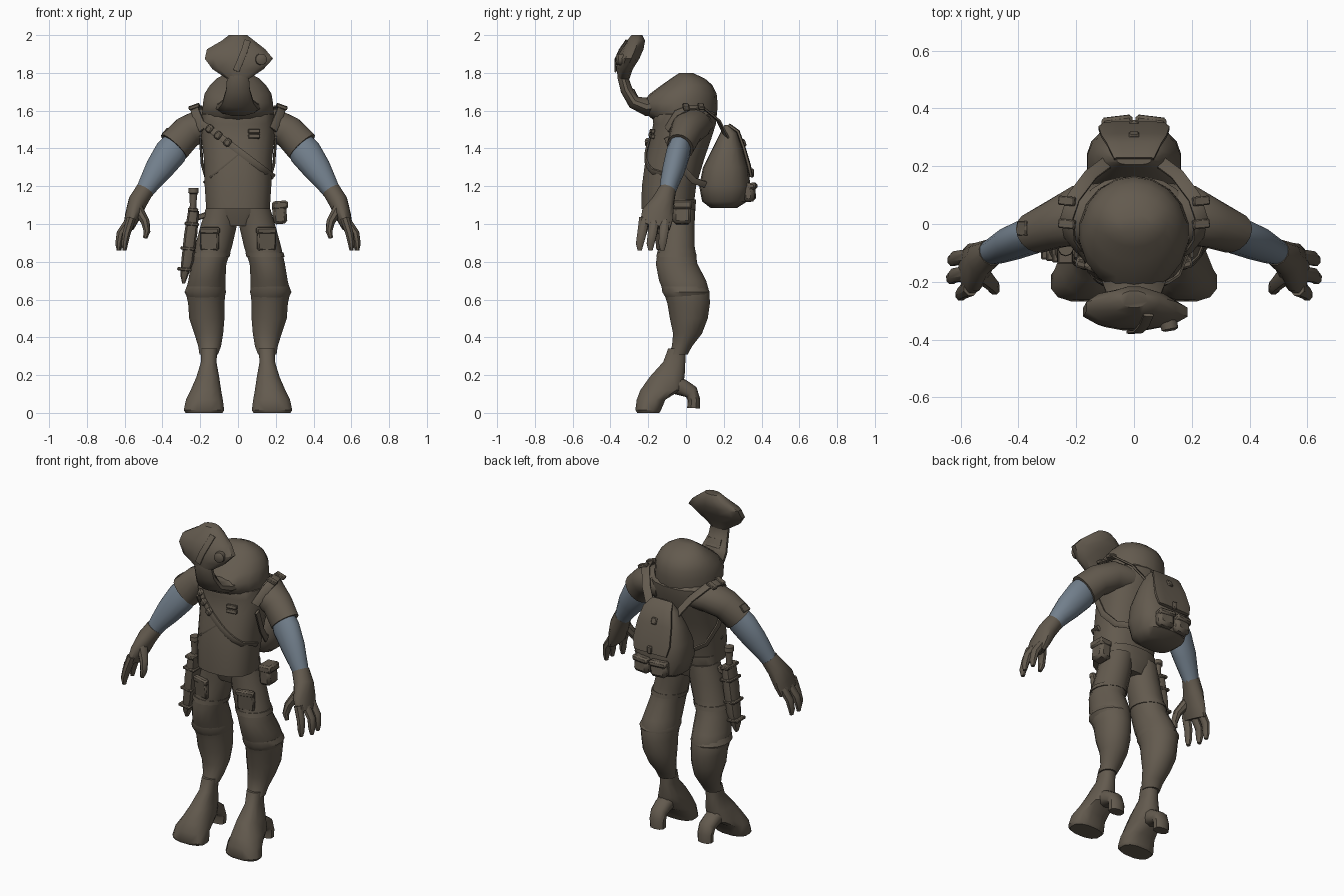
import bpy, bmesh, math
from mathutils import Vector, Matrix


def material(name, col):
    m = bpy.data.materials.new(name)
    m.diffuse_color = (*col, 1)
    return m


BROWN = material("drab brown", (0.125, 0.103, 0.077))
BLUE = material("slate blue", (0.17, 0.215, 0.265))


def finish(name, bm, mat):
    bmesh.ops.recalc_face_normals(bm, faces=bm.faces[:])
    me = bpy.data.meshes.new(name)
    bm.to_mesh(me)
    bm.free()
    me.materials.append(mat)
    ob = bpy.data.objects.new(name, me)
    bpy.context.collection.objects.link(ob)
    return ob


def loft(name, rings, n=14, p=2.0, side=None, flip=1, mat=BROWN):
    """Skin of superellipse rings (x, y, z, a, b); horizontal unless a side vector is given."""
    bm = bmesh.new()
    pts = [Vector(r[:3]) for r in rings]
    loops = []
    for i, r in enumerate(rings):
        u, v = Vector((1, 0, 0)), Vector((0, 1, 0))
        if side:
            t = (pts[min(i + 1, len(pts) - 1)] - pts[max(i - 1, 0)]).normalized()
            s = Vector(side)
            u = (s - t * s.dot(t)).normalized()
            v = t.cross(u)
        loop = []
        for k in range(n):
            a = 2 * math.pi * (k + 0.5) / n
            c, s = math.cos(a), math.sin(a)
            q = pts[i] + u * r[3] * math.copysign(abs(c) ** (2 / p), c) \
                + v * r[4] * math.copysign(abs(s) ** (2 / p), s)
            loop.append(bm.verts.new((q.x * flip, q.y, q.z)))
        loops.append(loop)
    for a, b in zip(loops, loops[1:]):
        for k in range(n):
            bm.faces.new((a[k], a[(k + 1) % n], b[(k + 1) % n], b[k]))
    bm.faces.new(loops[0])
    bm.faces.new(loops[-1])
    return finish(name, bm, mat)


def box(name, loc, size, rot=(0, 0, 0), bevel=0.008):
    bm = bmesh.new()
    bmesh.ops.create_cube(bm, size=1)
    bmesh.ops.scale(bm, vec=size, verts=bm.verts[:])
    bmesh.ops.bevel(bm, geom=bm.edges[:], offset=min(bevel, min(size) * 0.4),
                    segments=1, affect='EDGES')
    ob = finish(name, bm, BROWN)
    ob.location = loc
    ob.rotation_euler = rot
    return ob


# Shirt body, described by front and back depth at each height
P = 2.4
SHIRT = [(1.08, -.238, .04, .17), (1.2, -.235, .055, .178), (1.35, -.215, .1, .183),
         (1.45, -.19, .135, .195), (1.53, -.175, .16, .2), (1.58, -.18, .165, .195),
         (1.6, -.17, .15, .17)]


def bands(rows):
    return [(0, (f + b) / 2, z, w, (b - f) / 2) for z, f, b, w in rows]


def front_y(x, z):
    """Depth of the shirt front at x, z."""
    for lo, hi in zip(SHIRT, SHIRT[1:]):
        if z <= hi[0]:
            k = (z - lo[0]) / (hi[0] - lo[0])
            f, b, w = (lo[i] + (hi[i] - lo[i]) * k for i in (1, 2, 3))
            break
    e = min(abs(x) / w, 1)
    return (f + b) / 2 - (b - f) / 2 * (1 - e ** P) ** (1 / P)


loft("shirt", bands(SHIRT), 20, P)

# Humped bare back, neck and wide head
loft("hump", bands([(1.54, -.16, .155, .18), (1.59, -.22, .165, .192), (1.64, -.235, .167, .188),
                    (1.69, -.19, .162, .18), (1.735, -.13, .14, .15), (1.77, -.08, .1, .115),
                    (1.8, -.035, .035, .06)]), 18)
loft("neck", [(0, -.1, 1.63, .15, .06), (0, -.21, 1.62, .11, .05), (0, -.275, 1.645, .085, .038),
              (0, -.315, 1.71, .065, .033), (0, -.335, 1.78, .06, .03), (0, -.32, 1.84, .06, .035)],
     12, side=(1, 0, 0))
loft("head", [(0, -.33, 1.765, .055, .03), (0, -.325, 1.82, .14, .045), (.005, -.305, 1.875, .187, .06),
              (-.01, -.285, 1.925, .16, .062), (0, -.265, 1.97, .09, .05), (0, -.26, 2.0, .05, .03)], 12)
loft("throat_collar", [(0, -.26, 1.66, .05, .012), (0, -.285, 1.71, .045, .012)], 8, 4, side=(1, 0, 0))
loft("head_band", [(.05, -.315, 1.97, .018, .006), (.035, -.35, 1.92, .018, .006),
                   (.015, -.372, 1.87, .018, .006), (-.01, -.374, 1.81, .018, .006)],
     8, 4, side=(.97, 0, -.2))
loft("eye_ring", [(.118, -.335, 1.87, .032, .032), (.124, -.364, 1.872, .03, .03),
                  (.125, -.37, 1.872, .018, .018)], 12, side=(1, 0, 0))

# Trousers seat
loft("pelvis", [(0, -.055, 1.13, .165, .11), (0, -.05, 1.06, .172, .1), (0, -.05, .99, .09, .075)], 16, P)

for s, tag in ((1, "right"), (-1, "left")):
    # Trouser legs, thigh strap and cuff
    loft(tag + "_trouser_leg", [
        (.085, -.05, 1.08, .088, .1), (.105, -.048, .98, .098, .095), (.13, -.05, .88, .1, .098),
        (.155, -.05, .79, .095, .112), (.165, -.018, .7, .1, .127), (.172, .003, .64, .107, .123),
        (.168, .014, .58, .098, .115), (.165, .015, .5, .095, .102), (.155, .008, .42, .078, .078),
        (.15, -.02, .355, .062, .055), (.155, -.04, .31, .05, .05)], 16, flip=s)
    loft(tag + "_thigh_strap", [(.14, -.05, .85, .103, .105), (.146, -.05, .825, .103, .109)], 16, flip=s)
    loft(tag + "_knee_fold", [(.17, -.01, .67, .103, .122), (.173, .0, .64, .112, .128),
                              (.17, .005, .61, .1, .115)], 16, flip=s)
    box(tag + "_thigh_pocket", (.15 * s, -.135, .92), (.1, .035, .12), (.1, 0, .25 * s))
    box(tag + "_pocket_flap", (.15 * s, -.146, .965), (.108, .03, .035), (.1, 0, .25 * s))

    # Splayed foot with arched rear toe
    loft(tag + "_foot", [(.152, -.048, .34, .045, .048), (.155, -.062, .27, .042, .06),
                         (.16, -.1, .19, .062, .095), (.17, -.135, .12, .083, .11),
                         (.178, -.185, .07, .1, .078), (.18, -.2, .015, .11, .07),
                         (.18, -.2, 0.0, .1, .06)], 12, 2.5, flip=s)
    loft(tag + "_rear_toe", [(.165, -.1, .16, .055, .05), (.165, -.02, .135, .05, .045),
                             (.163, .028, .11, .048, .038), (.162, .042, .07, .048, .033),
                             (.162, .04, .025, .046, .034)], 10, 2.5, side=(1, 0, 0), flip=s)

    # Sleeve, bare forearm and hand
    Y = (0, 1, 0)
    loft(tag + "_sleeve", [(.1, .035, 1.525, .11, .08), (.19, .03, 1.525, .105, .088),
                           (.27, .0, 1.485, .085, .088), (.34, -.03, 1.41, .072, .092)],
         16, side=Y, flip=s)
    loft(tag + "_forearm", [(.315, -.025, 1.44, .055, .072), (.355, -.04, 1.38, .064, .086),
                            (.42, -.065, 1.29, .06, .074), (.47, -.088, 1.215, .05, .056),
                            (.5, -.1, 1.165, .042, .046)], 14, side=Y, flip=s, mat=BLUE)
    loft(tag + "_palm", [(.493, -.098, 1.18, .047, .05), (.53, -.12, 1.12, .06, .052),
                         (.555, -.15, 1.05, .088, .043), (.578, -.165, .985, .083, .03)],
         12, side=Y, flip=s)
    for i, (y, tip, x) in enumerate(((-.222, -.245, .6), (-.168, -.188, .632), (-.112, -.125, .628))):
        loft(f"{tag}_finger_{i + 1}", [(.565, y, 1.03, .028, .026), (x - .01, (y + tip) / 2, .95, .026, .023),
                                       (x, tip, .895, .022, .019), (x, tip, .86, .012, .011)],
             8, side=Y, flip=s)
    loft(tag + "_thumb", [(.53, -.17, 1.08, .035, .03), (.49, -.21, 1.01, .025, .024),
                          (.482, -.225, .96, .021, .019), (.492, -.228, .925, .012, .012)],
         8, side=Y, flip=s)

    # Pack straps, upper and lower, with shoulder buckles
    loft(tag + "_shoulder_strap", [(.09, .215, 1.46, .024, .007), (.15, .17, 1.55, .024, .007),
                                   (.21, .09, 1.617, .024, .007), (.232, .02, 1.617, .024, .007),
                                   (.222, -.05, 1.585, .024, .007), (.185, -.1, 1.5, .024, .007)],
         8, 4, side=(.8, .5, -.3), flip=s)
    loft(tag + "_lower_strap", [(.1, .13, 1.2, .018, .007), (.165, .04, 1.23, .018, .007),
                                (.19, -.04, 1.32, .018, .007), (.2, -.1, 1.46, .018, .007)],
         8, 4, side=(0, .6, .5), flip=s)
    for y, z in ((.08, 1.622), (0.0, 1.62)):
        box(tag + "_strap_buckle", (.232 * s, y, z), (.06, .032, .02), (0, .35 * s, .1 * s), .004)

# Diagonal chest belt with three small pouches
diag = [(-.185 + .37 * i / 10, 1.53 - .28 * i / 10) for i in range(11)]
loft("chest_belt", [(x, front_y(x, z) - .003, z, .018, .007) for x, z in diag], 8, 4, side=(.6, 0, .8))
for x in (-.15, -.105, -.055):
    z = 1.53 - .757 * (x + .185)
    box("belt_pouch", (x, front_y(x, z) - .01, z), (.036, .03, .042), (0, .65, x * 3))
cross = [(-.18 + .18 * i / 5, 1.22 + .15 * i / 5) for i in range(6)]
loft("shirt_seam", [(x, front_y(x, z), z, .007, .004) for x, z in cross], 6, side=(-.6, 0, .8))

# Chest pocket badge and sleeve badge
y = front_y(.088, 1.475)
for z in (1.463, 1.491):
    box("chest_badge", (.085, y - .004, z), (.062, .02, .022), (-.2, 0, .15), .003)
box("sleeve_badge", (-.385, -.015, 1.49), (.045, .05, .012), (0, -.85, 0), .003)

# Teardrop backpack with flap, rear pockets and clasps
loft("backpack", bands([(1.085, .13, .27, .1), (1.12, .085, .325, .145), (1.2, .07, .342, .165),
                        (1.3, .09, .328, .162), (1.4, .14, .3, .135), (1.48, .18, .275, .1),
                        (1.525, .205, .24, .06)]), 18, 2.6)
loft("pack_flap", [(0, .225, 1.525, .07, .01), (0, .275, 1.49, .095, .01), (0, .304, 1.41, .115, .01),
                   (0, .332, 1.31, .125, .012), (0, .345, 1.25, .11, .01)], 12, 4, side=(1, 0, 0))
for s in (1, -1):
    box("pack_pocket", (.057 * s, .335, 1.165), (.105, .06, .095), (.08, 0, -.12 * s), .018)
    box("pocket_flap", (.057 * s, .343, 1.2), (.108, .06, .035), (.08, 0, -.12 * s), .01)
box("flap_clasp", (0, .35, 1.27), (.03, .02, .045), bevel=.005)
box("flap_buckle", (0, .306, 1.43), (.035, .02, .04), (.35, 0, 0), .005)

# Hip pouch
box("hip_pouch", (.22, -.02, 1.06), (.075, .095, .12), (0, -.08, 0), .015)
box("hip_pouch_flap", (.223, -.02, 1.1), (.083, .102, .045), (0, -.08, 0), .01)

# Sheathed blade on the other hip, with grip, guard and bindings
loft("sheath", [(-.235, -.08, 1.07, .03, .05), (-.25, -.08, .95, .036, .052),
                (-.268, -.08, .8, .034, .044), (-.284, -.08, .73, .022, .032),
                (-.288, -.08, .685, .008, .012)], 10, 2.6)
loft("grip", [(-.24, -.08, 1.05, .02, .022), (-.238, -.08, 1.1, .018, .02), (-.236, -.08, 1.16, .022, .024),
              (-.236, -.08, 1.165, .029, .032), (-.236, -.08, 1.19, .027, .03)], 10)
box("grip_guard", (-.238, -.08, 1.075), (.055, .115, .02), (0, .08, 0), .005)
for z in (1.0, .87, .76):
    box("sheath_binding", (-.245 - (1 - z) * .16, -.08, z), (.077, .106 - (1 - z) * .08, .018), (0, .1, 0), .005)
box("sheath_hanger", (-.195, -.07, 1.04), (.06, .04, .03), (0, -.3, 0), .006)

# Smooth shading with crisp hard edges
for ob in bpy.context.scene.objects:
    ob.select_set(True)
    bpy.context.view_layer.objects.active = ob
bpy.ops.object.shade_smooth_by_angle(angle=math.radians(42))
